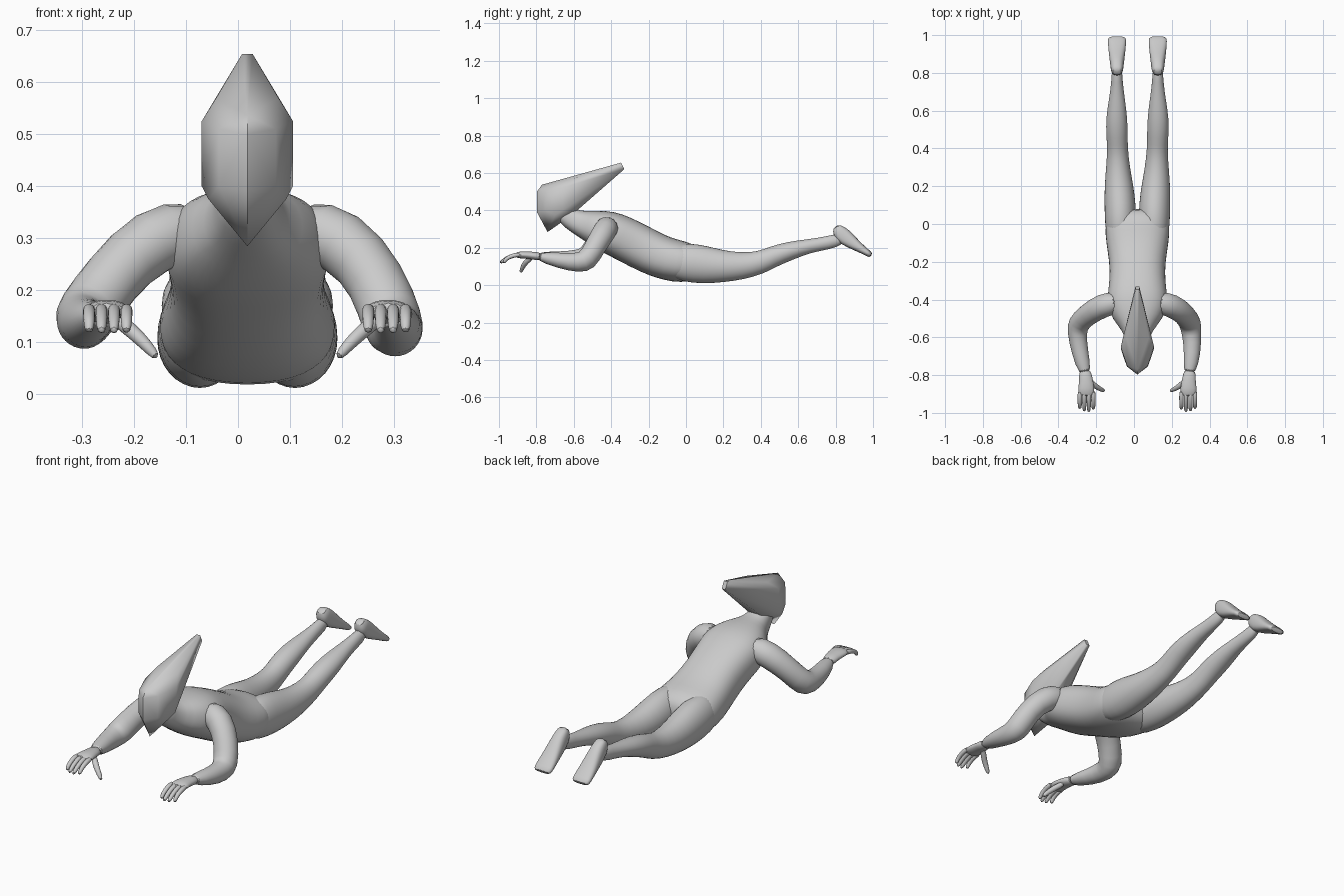
import bpy, bmesh, math
from mathutils import Vector

CX = 0.018  # body symmetry plane


def finish(name, bm, angle=60, sub=1):
    bmesh.ops.recalc_face_normals(bm, faces=bm.faces)
    me = bpy.data.meshes.new(name)
    bm.to_mesh(me)
    bm.free()
    ob = bpy.data.objects.new(name, me)
    bpy.context.collection.objects.link(ob)
    if sub:
        ob.modifiers.new("smooth", 'SUBSURF').levels = sub
        ob.modifiers["smooth"].render_levels = sub
    bpy.ops.object.select_all(action='DESELECT')
    ob.select_set(True)
    bpy.context.view_layer.objects.active = ob
    bpy.ops.object.shade_smooth_by_angle(angle=math.radians(angle))
    return ob


def loft(name, rings, n=16, power=2.0):
    """Skin (x, y, z, half width, half height) rings set square to their path."""
    bm = bmesh.new()
    pts = [Vector(r[:3]) for r in rings]
    loops = []
    for i, (p, r) in enumerate(zip(pts, rings)):
        a = (p - pts[i - 1]).normalized() if i else Vector()
        b = (pts[i + 1] - p).normalized() if i < len(pts) - 1 else Vector()
        t = (a + b).normalized()
        side = t.cross(Vector((0, 0, 1))).normalized()
        up = side.cross(t)
        loop = []
        for k in range(n):
            c, s = math.cos(math.tau * k / n), math.sin(math.tau * k / n)
            u = math.copysign(abs(c) ** (2 / power), c) * r[3]
            v = math.copysign(abs(s) ** (2 / power), s) * r[4]
            loop.append(bm.verts.new(p + side * u + up * v))
        loops.append(loop)
    for l0, l1 in zip(loops, loops[1:]):
        for k in range(n):
            bm.faces.new((l0[k], l0[(k + 1) % n], l1[(k + 1) % n], l1[k]))
    bm.faces.new(loops[0])
    bm.faces.new(loops[-1])
    return finish(name, bm)


# torso from hips to neck: y, z, half width, half height
torso = [(.08, .115, .12, .06), (.03, .12, .168, .105), (-.05, .127, .174, .115),
         (-.15, .155, .158, .117), (-.25, .207, .145, .12), (-.35, .258, .155, .118),
         (-.42, .287, .165, .115), (-.50, .312, .135, .092), (-.56, .33, .08, .07),
         (-.62, .355, .058, .057), (-.68, .41, .05, .05)]
loft("torso", [(CX, *r) for r in torso], n=20, power=2.4)

# pointed head: hull of a half outline mirrored across the middle
head = [(0, -.74, .284), (0, -.797, .39), (0, -.797, .50), (0, -.77, .537),
        (.01, -.347, .655), (.01, -.33, .62), (.035, -.59, .425), (.04, -.61, .375),
        (.055, -.755, .40), (.055, -.75, .51), (.088, -.66, .40), (.088, -.65, .525),
        (.075, -.70, .375), (.06, -.60, .57)]
bm = bmesh.new()
for x, y, z in head:
    for s in ((1, -1) if x else (1,)):
        bm.verts.new((CX + s * x, y, z))
bmesh.ops.convex_hull(bm, input=bm.verts)
finish("head", bm, angle=50, sub=0)

# limbs, given for the left of the front view and mirrored
leg = [(-.07, -.12, .135, .07, .08), (-.072, 0, .122, .084, .108), (-.073, .1, .109, .085, .104),
       (-.08, .2, .1, .078, .087), (-.085, .3, .102, .064, .074), (-.087, .4, .12, .055, .062),
       (-.09, .47, .155, .058, .057), (-.092, .56, .185, .058, .051),
       (-.09, .66, .21, .043, .037), (-.09, .76, .226, .029, .036), (-.09, .84, .25, .028, .034)]
foot = [(-.09, .803, .318, .025, .018), (-.09, .817, .287, .033, .04),
        (-.09, .85, .255, .037, .046), (-.09, .92, .205, .046, .026),
        (-.09, .975, .17, .05, .017), (-.09, .99, .157, .045, .014)]
arm = [(-.07, -.41, .325, .06, .06), (-.17, -.43, .298, .066, .066), (-.245, -.48, .222, .06, .058),
       (-.295, -.525, .148, .062, .064), (-.303, -.575, .135, .052, .055),
       (-.287, -.68, .138, .045, .042), (-.255, -.80, .156, .034, .024)]
palm = [(-.262, -.77, .152, .034, .024), (-.254, -.82, .158, .036, .021),
        (-.252, -.87, .163, .046, .021), (-.254, -.915, .16, .045, .016)]
thumb = [(-.245, -.82, .152, .016, .016), (-.205, -.86, .122, .016, .016),
         (-.175, -.875, .092, .013, .013), (-.155, -.885, .068, .009, .009)]

for side in ("left", "right"):
    def mir(rings):
        return [(r[0] if side == "left" else 2 * CX - r[0], *r[1:]) for r in rings]

    loft(side + "_leg", mir(leg))
    loft(side + "_foot", mir(foot), power=2.6)
    a = mir(arm)
    if side == "right":  # this elbow is tucked in a little closer
        for i, d in ((2, .01), (3, .032), (4, .034), (5, .012)):
            x, y, z, w, h = a[i]
            a[i] = (x - d, y, z - d * .5, w, h)
    loft(side + "_arm", a)
    loft(side + "_palm", mir(palm), n=12)
    loft(side + "_thumb", mir(thumb), n=8)
    # four drooping fingers
    for i, tip in enumerate((-.975, -.993, -.997, -.98)):
        x = -.287 + i * .024
        f = [(x, -.88, .164, .013, .013), (x, -.925, .16, .013, .013),
             (x, -.965, .141, .012, .012), (x, tip, .117, .009, .009)]
        loft(f"{side}_finger_{i + 1}", mir(f), n=8)
